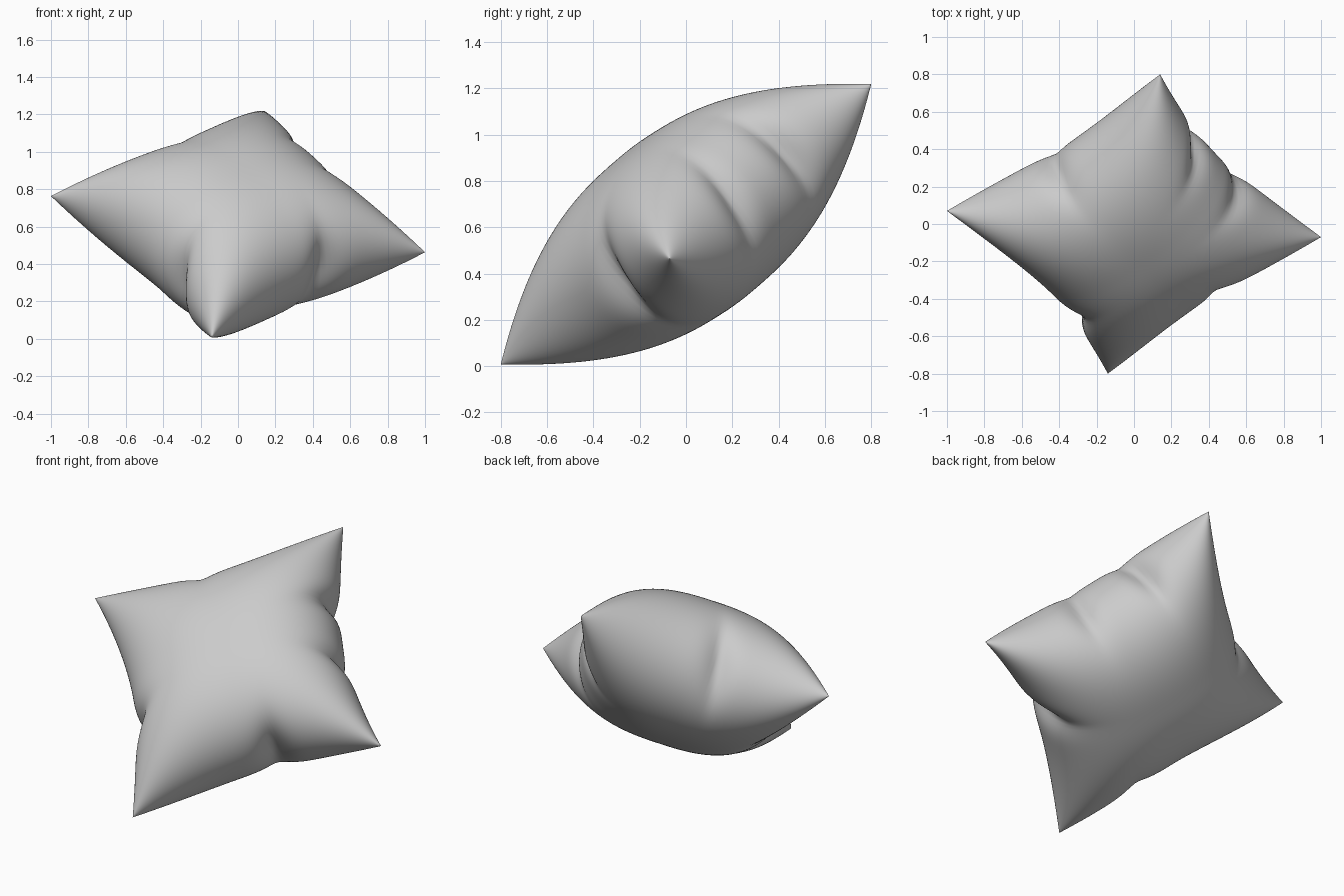
import bpy, bmesh, math
from mathutils import Vector

cube = bpy.data.objects.get("Cube")
if cube:
    bpy.data.objects.remove(cube, do_unlink=True)

# Pillow frame: half diagonals give the tilted square
CENTRE = Vector((0, 0, 0.613))
DIAG_A = Vector((1.0, -0.07, -0.15))
DIAG_B = Vector((0.14, 0.80, 0.605))
P = (DIAG_A + DIAG_B) / 2
Q = (DIAG_A - DIAG_B) / 2
N = Q.cross(P).normalized()
HALF_THICK = 0.40
PINCH = 0.17
SEGMENTS = 88

# Seam puckers: (axis, side, position along seam, depth, width, slant)
PUCKERS = [
    ("u", 1, -0.32, 0.09, 0.09, 0.10),
    ("u", 1, 0.22, 0.07, 0.09, -0.10),
    ("u", -1, 0.34, 0.12, 0.11, -0.15),
    ("v", 1, 0.18, 0.11, 0.11, 0.15),
    ("v", -1, -0.14, 0.07, 0.10, 0.12),
]


def pucker(axis, u, v, g, face):
    """Inward push and flattening near the seam folds of one axis."""
    across, along = (u, v) if axis == "u" else (v, u)
    push = 0
    for name, side, spot, depth, width, slant in PUCKERS:
        if name == axis and across * side > 0:
            r = 1 - abs(g)
            offset = abs(along - spot - slant * r * face) / width
            push += side * depth * math.exp(-offset ** 1.5 - (r / 0.32) ** 2)
    return push


def shape(gu, gv, face):
    """Map a flat grid point to the inflated shell."""
    u, v = math.sin(gu * math.pi / 2), math.sin(gv * math.pi / 2)
    du, dv = pucker("u", u, v, gu, face), pucker("v", u, v, gv, face)
    p = u * (1 - PINCH * (1 - abs(v) ** 1.7)) - du
    q = v * (1 - PINCH * (1 - abs(u) ** 1.7)) - dv
    fullness = max(0, (1 - abs(u) ** 2.6) * (1 - abs(v) ** 2.6))
    h = HALF_THICK * math.sqrt(fullness) * (1 - 1.2 * (abs(du) + abs(dv)))
    return CENTRE + P * p + Q * q + N * h * face


# Two inflated shells joined along the seam
bm = bmesh.new()
for face in (1, -1):
    grid = bmesh.ops.create_grid(bm, x_segments=SEGMENTS, y_segments=SEGMENTS, size=1)
    for vert in grid["verts"]:
        vert.co = shape(vert.co.x, vert.co.y, face)
bmesh.ops.remove_doubles(bm, verts=bm.verts, dist=0.00005)
bmesh.ops.recalc_face_normals(bm, faces=bm.faces)
for f in bm.faces:
    f.smooth = True

mesh = bpy.data.meshes.new("pillow")
bm.to_mesh(mesh)
bm.free()
pillow = bpy.data.objects.new("pillow", mesh)
bpy.context.collection.objects.link(pillow)

# Plain grey cloth
cloth = bpy.data.materials.new("grey_cloth")
cloth.use_nodes = True
colour = (0.6, 0.6, 0.6, 1)
cloth.diffuse_color = colour
for node in cloth.node_tree.nodes:
    if node.type == "BSDF_PRINCIPLED":
        node.inputs["Base Color"].default_value = colour
        node.inputs["Roughness"].default_value = 0.8
mesh.materials.append(cloth)
